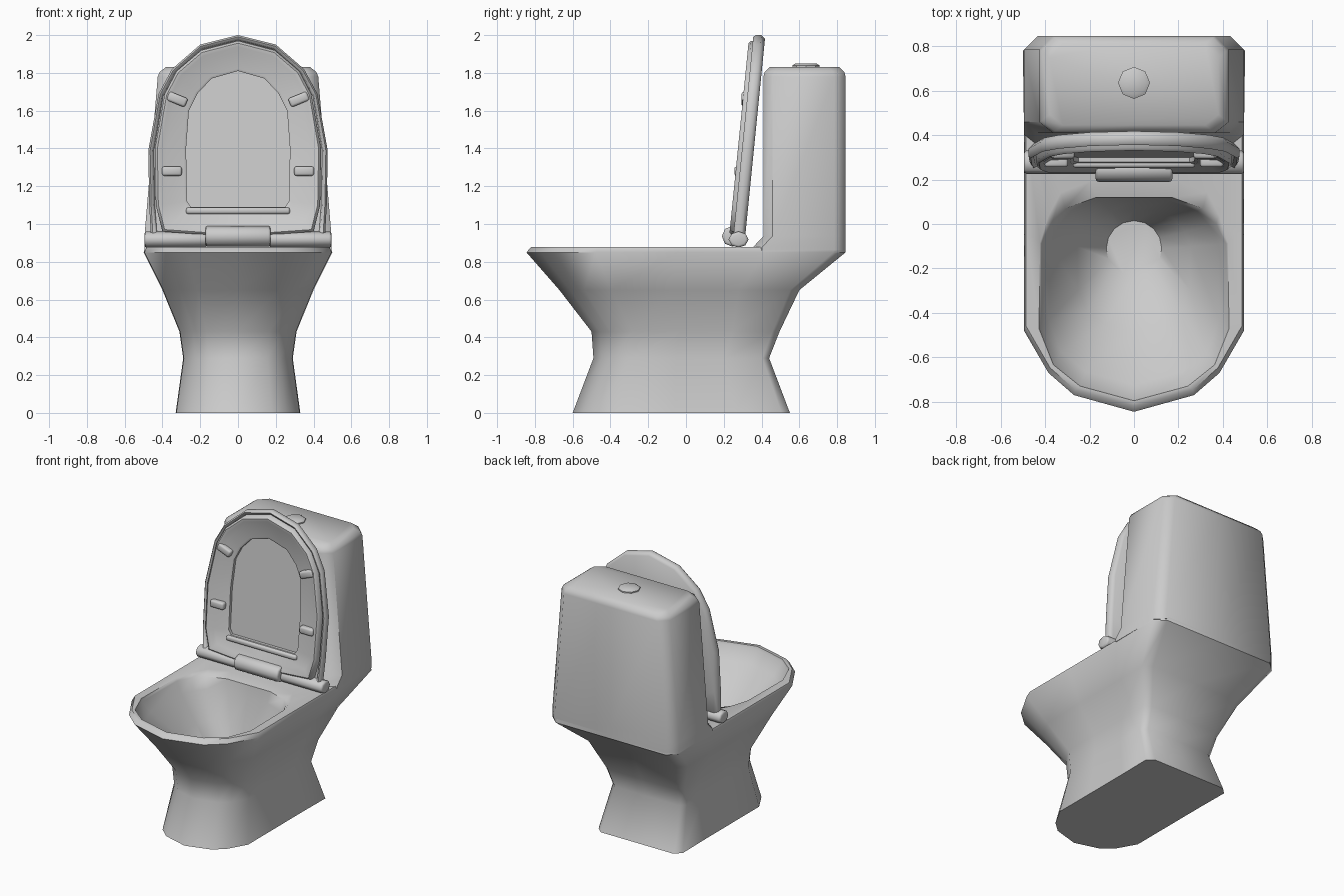
import bpy, bmesh, math
from mathutils import Vector, Matrix

if "Cube" in bpy.data.objects:
    bpy.data.objects.remove(bpy.data.objects["Cube"])

ceramic = bpy.data.materials.new("grey_ceramic")
ceramic.use_nodes = True
GREY = (0.6, 0.6, 0.6, 1)
ceramic.diffuse_color = GREY
ceramic.node_tree.nodes["Principled BSDF"].inputs["Base Color"].default_value = GREY


def finish(name, bm, angle=50):
    bmesh.ops.recalc_face_normals(bm, faces=bm.faces)
    mesh = bpy.data.meshes.new(name)
    bm.to_mesh(mesh)
    bm.free()
    mesh.materials.append(ceramic)
    ob = bpy.data.objects.new(name, mesh)
    bpy.context.collection.objects.link(ob)
    bpy.ops.object.select_all(action="DESELECT")
    ob.select_set(True)
    bpy.context.view_layer.objects.active = ob
    bpy.ops.object.shade_smooth_by_angle(angle=math.radians(angle))
    return ob


def mix(a, b, t):
    return [(p[0] + (q[0] - p[0]) * t, p[1] + (q[1] - p[1]) * t) for p, q in zip(a, b)]


def loft(name, rings, place, closed=False, angle=50):
    """Skin half outlines, mirrored in x; each ring is (outline, level)."""
    bm = bmesh.new()
    loops = []
    for half, level in rings:
        full = half + [(-x, y) for x, y in half[-2:0:-1]]
        loops.append([bm.verts.new(place(x, y, level)) for x, y in full])
    pairs = list(zip(loops, loops[1:]))
    if closed:
        pairs.append((loops[-1], loops[0]))
    else:
        bm.faces.new(loops[0])
        bm.faces.new(loops[-1])
    n = len(loops[0])
    for a, b in pairs:
        for i in range(n):
            j = (i + 1) % n
            bm.faces.new((a[i], a[j], b[j], b[i]))
    return finish(name, bm, angle)


def upright(x, y, z):
    return Vector((x, y, z))


def leaning(x, v, depth):
    return Vector((x, 0.225 + 0.1 * (v - 0.9) + depth, v))


# Pedestal and bowl: one skin from the foot, over the rim, down to the drain
outline = [(0, -.845), (.27, -.77), (.385, -.67), (.495, -.48), (.495, -.05),
           (.495, .42), (.5, .78), (.43, .845), (0, .845)]
opening = [(0, -.79), (.24, -.725), (.36, -.63), (.42, -.47), (.415, -.09),
           (.37, 0), (.31, .07), (.17, .12), (0, .12)]
drain = [(.125 * math.sin(i * math.pi / 8), -.11 - .125 * math.cos(i * math.pi / 8))
         for i in range(9)]


def section(width, front, back):
    return [(x * width / .5, front + (y + .845) / 1.69 * (back - front)) for x, y in outline]


loft("pedestal_bowl", [
    (section(.33, -.60, .55), 0),
    (section(.29, -.49, .44), .29),
    (section(.31, -.50, .495), .43),
    (section(.40, -.67, .60), .65),
    (section(.5, -.845, .845), .85),
    (section(.49, -.82, .845), .878),
    (mix(opening, outline, .1), .878),
    (opening, .86),
    (mix(opening, drain, .12), .78),
    (mix(opening, drain, .55), .6),
    (drain, .42),
], upright)


# Cistern with tapering sides and chamfered edges
def tank(width, front, back, chamfer=.06):
    return [(0, front), (width - chamfer, front), (width, front + chamfer * .8),
            (width, back - chamfer), (width - chamfer, back), (0, back)]


loft("cistern", [
    (tank(.495, .355, .845), .86),
    (tank(.495, .355, .845), .878),
    (tank(.495, .41, .845), .935),
    (tank(.425, .41, .845), 1.78),
    (tank(.415, .417, .838), 1.805),
    (tank(.38, .445, .81), 1.832),
], upright)

# Flush button
circle = [(math.sin(i * math.pi / 4), -math.cos(i * math.pi / 4)) for i in range(5)]


def disc(r):
    return [(x * r, .635 + y * r) for x, y in circle]


loft("flush_button", [(disc(.072), 1.82), (disc(.072), 1.84), (disc(.055), 1.85)],
     upright, angle=35)

# Raised lid with a seat ring in front of it
lid = [(0, 2.0), (.2, 1.95), (.35, 1.82), (.42, 1.69), (.475, 1.39), (.47, 1.1),
       (.46, .92), (0, .92)]
seat = [(0, 1.97), (.195, 1.92), (.325, 1.81), (.388, 1.69), (.44, 1.4), (.435, 1.1),
        (.4, .96), (0, .93)]
hole = [(0, 1.81), (.14, 1.77), (.215, 1.69), (.26, 1.6), (.275, 1.4), (.27, 1.12),
        (.25, 1.09), (0, 1.09)]
loft("lid", [
    (mix(lid, hole, .15), .055),
    (mix(lid, hole, .12), .03),
    (mix(lid, hole, .05), .022),
    (lid, .035),
    (lid, .065),
    (mix(lid, hole, .1), .085),
], leaning)
loft("seat_ring", [
    (seat, .055),
    (seat, .012),
    (mix(seat, hole, .08), 0),
    (mix(seat, hole, .2), .004),
    (mix(seat, hole, .38), .022),
    (mix(seat, hole, .92), .026),
    (hole, .034),
    (hole, .055),
], leaning, closed=True)


# Small rounded parts
def rounded(name, location, size, turn=0, sides=0, bevel=.012):
    bm = bmesh.new()
    if sides:
        bmesh.ops.create_cone(bm, cap_ends=True, segments=sides, radius1=.5, radius2=.5,
                              depth=1, matrix=Matrix.Rotation(math.pi / 2, 4, "Y"))
    else:
        bmesh.ops.create_cube(bm, size=1)
    bmesh.ops.scale(bm, vec=size, verts=bm.verts)
    edges = [e for e in bm.edges if not sides or
             abs(e.verts[0].co.x - e.verts[1].co.x) < 1e-4]
    bmesh.ops.bevel(bm, geom=edges, offset=bevel, segments=2, affect="EDGES", profile=.5)
    bm.transform(Matrix.Translation(location) @ Matrix.Rotation(turn, 4, "Y"))
    return finish(name, bm)


rounded("hinge_centre", (0, .245, .935), (.345, .11, .11), sides=8)
rounded("seat_lower_lip", leaning(0, 1.07, .026), (.55, .03, .035))
for side, label in ((1, "left"), (-1, "right")):
    rounded(label + "_hinge_bar", (side * .33, .278, .918), (.33, .105, .085), sides=8)
    rounded(label + "_lower_bumper", leaning(side * .35, 1.28, .018), (.105, .05, .05))
    rounded(label + "_upper_bumper", leaning(side * .322, 1.66, .018), (.105, .05, .05),
            turn=-side * math.radians(22))
